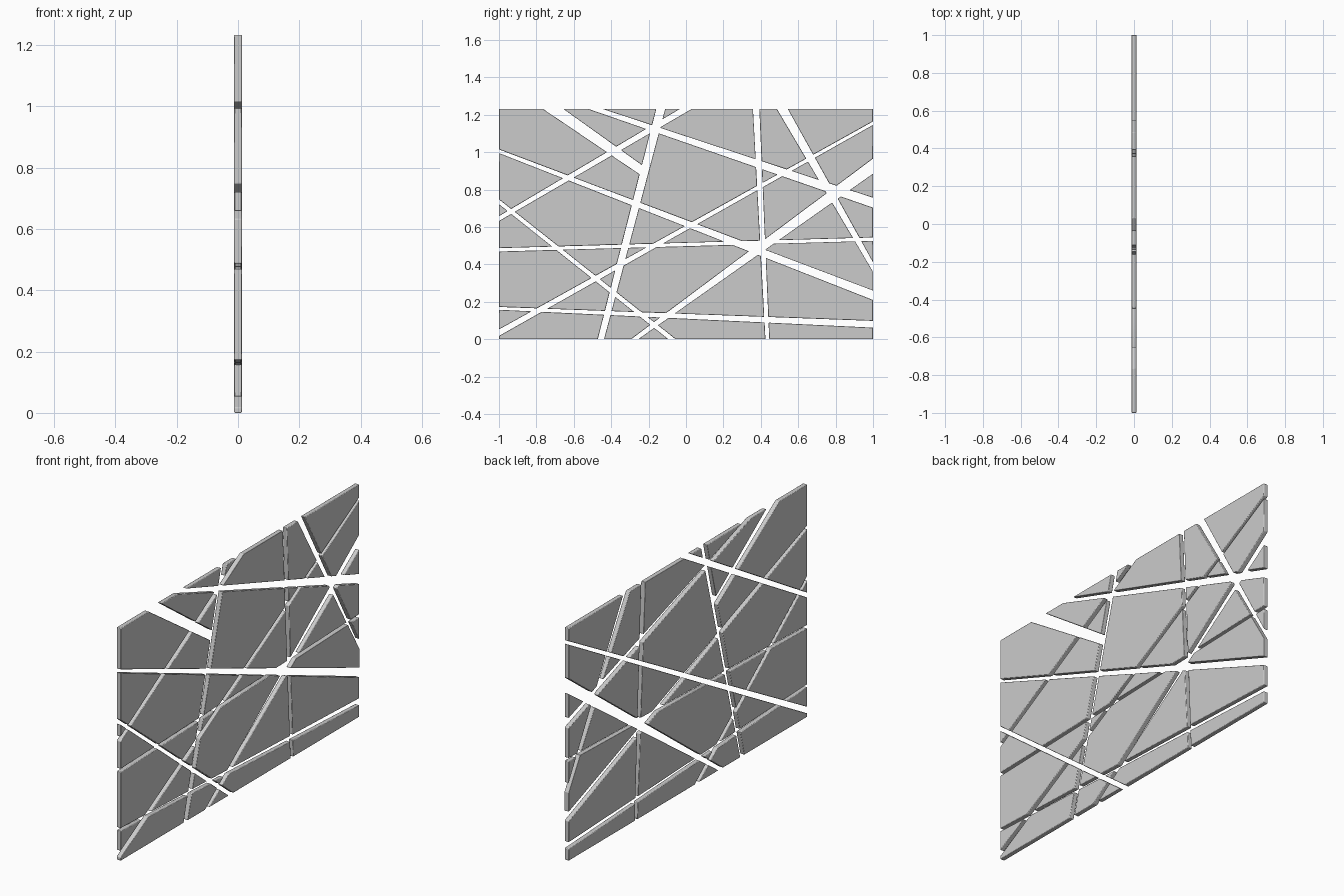
import bpy, bmesh
from mathutils import Vector

if "Cube" in bpy.data.objects:
    bpy.data.objects.remove(bpy.data.objects["Cube"])

H, T = 1.232, 0.0125   # panel height, half thickness

# cracks: start (y, z), end (y, z), gap width at start and end
CRACKS = {
    "A": (-1, 1.005, 1, .235, .018, .047),
    "B": (-.487, H, 1, .73, .024, .050),
    "D": (-.135, H, -.455, 0, .046, .032),
    "C": (-.71, H, -.24, .905, .062, .047),
    "E": (-1, .645, 0, H, .022, .032),
    "F": (-1, .735, -.075, 0, .020, .024),
    "G": (-1, .478, 1, .535, .018, .018),
    "H": (-1, .165, 1, .080, .015, .036),
    "I": (-1, .035, 1, 1.155, .030, .016),
    "J": (-.275, 0, 1, .925, .022, .065),
    "K": (.375, H, .435, 0, .034, .020),
    "L": (.515, H, 1, .385, .050, .025),
}


def side(p, a, b):
    return (b - a).cross(p - a)


def clip(poly, a, b, sign):
    """Keep the part of a convex polygon on one side of line a-b."""
    out = []
    for i, p in enumerate(poly):
        q = poly[(i + 1) % len(poly)]
        dp, dq = sign * side(p, a, b), sign * side(q, a, b)
        if dp >= 0:
            out.append(p)
        if dp * dq < 0:
            out.append(p.lerp(q, dp / (dp - dq)))
    return out


def area(poly):
    return abs(sum(p.cross(poly[(i + 1) % len(poly)]) for i, p in enumerate(poly))) / 2


# split the panel along every tapered crack
shards = [[Vector(p) for p in ((-1, 0), (1, 0), (1, H), (-1, H))]]
d0, d1 = Vector(CRACKS["D"][:2]), Vector(CRACKS["D"][2:4])
for name, (y0, z0, y1, z1, w0, w1) in CRACKS.items():
    a, b = Vector((y0, z0)), Vector((y1, z1))
    n = (b - a).orthogonal().normalized()
    result = []
    for poly in shards:
        centre = sum(poly, Vector((0, 0))) / len(poly)
        # the short crack stops where it meets the steep one
        if name == "C" and side(centre, d0, d1) > 0:
            result.append(poly)
            continue
        for s in (1, -1):
            part = clip(poly, a + n * s * w0 / 2, b + n * s * w1 / 2, s)
            if len(part) > 2 and area(part) > 0.0003:
                result.append(part)
    shards = result


# thick bevelled plate for each shard
def make_shard(i, poly):
    bm = bmesh.new()
    face = bm.faces.new([bm.verts.new((-T, p.x, p.y)) for p in poly])
    bmesh.ops.remove_doubles(bm, verts=bm.verts[:], dist=0.001)
    ext = bmesh.ops.extrude_face_region(bm, geom=bm.faces[:])
    moved = [v for v in ext["geom"] if isinstance(v, bmesh.types.BMVert)]
    bmesh.ops.translate(bm, verts=moved, vec=(2 * T, 0, 0))
    bmesh.ops.recalc_face_normals(bm, faces=bm.faces[:])
    mesh = bpy.data.meshes.new(f"shard_{i:02d}")
    bm.to_mesh(mesh)
    bm.free()
    ob = bpy.data.objects.new(f"shard_{i:02d}", mesh)
    bpy.context.collection.objects.link(ob)
    bev = ob.modifiers.new("edge_bevel", 'BEVEL')
    bev.width, bev.segments, bev.limit_method = 0.003, 2, 'ANGLE'
    return ob


for i, poly in enumerate(shards):
    make_shard(i, poly).select_set(True)
bpy.context.view_layer.objects.active = bpy.context.selected_objects[0]
bpy.ops.object.shade_smooth_by_angle()
